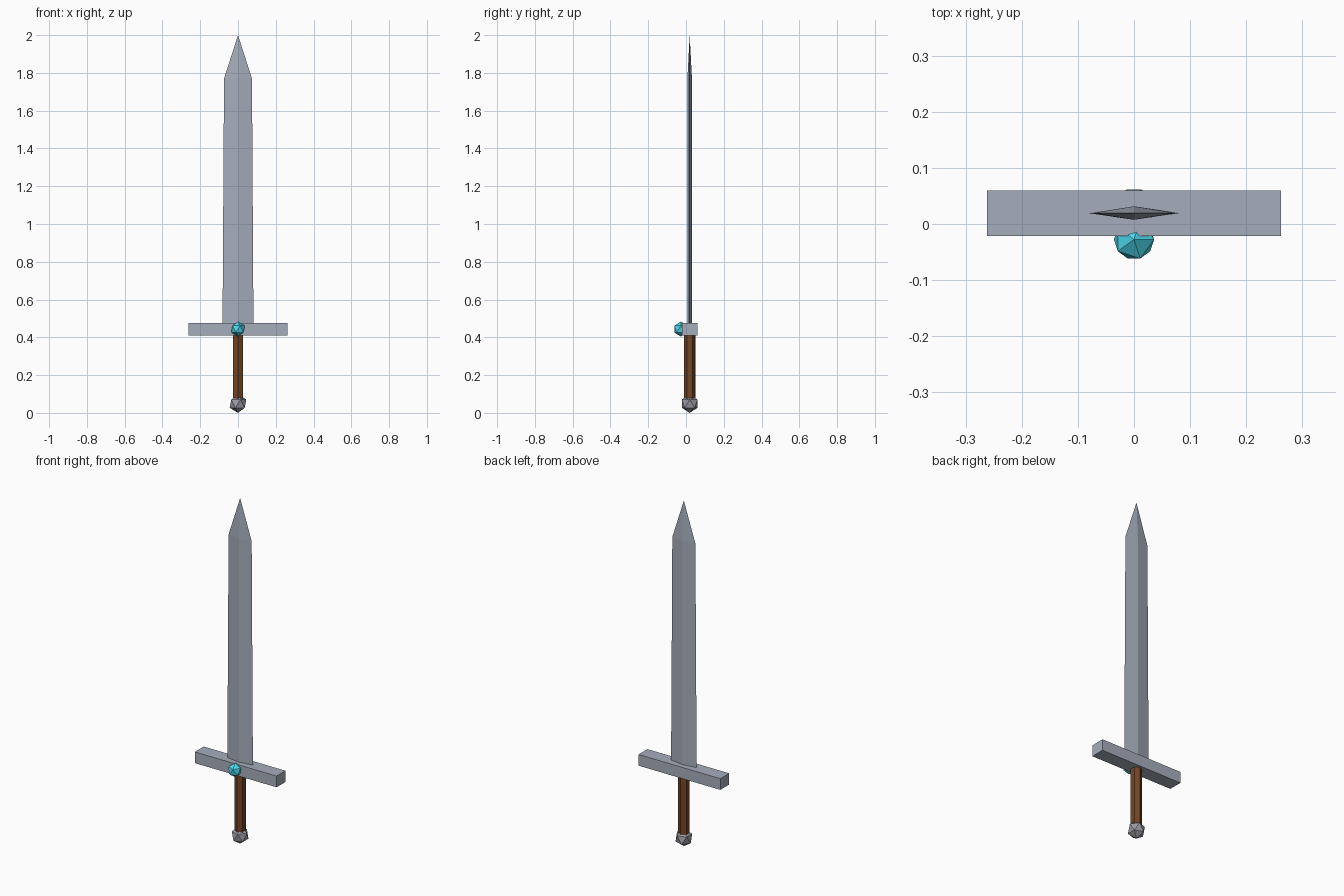
import bpy, bmesh

if "Cube" in bpy.data.objects:
    bpy.data.objects.remove(bpy.data.objects["Cube"])

Y = 0.0195  # depth of the sword's centre plane


def material(name, rgb):
    m = bpy.data.materials.new(name)
    m.diffuse_color = (*rgb, 1)
    m.use_nodes = True
    m.node_tree.nodes["Principled BSDF"].inputs["Base Color"].default_value = m.diffuse_color
    return m


def finish(name, mat, scale=None):
    ob = bpy.context.object
    ob.name = ob.data.name = name
    if scale:
        ob.scale = scale
    ob.data.materials.append(mat)
    return ob


steel = material("blue_steel", (0.38, 0.42, 0.5))
iron = material("dark_iron", (0.34, 0.33, 0.37))
leather = material("brown_leather", (0.18, 0.06, 0.018))
crystal = material("teal_crystal", (0.07, 0.7, 0.85))

# Blade: diamond section, slightly tapered, closing to a point
bm = bmesh.new()
rings = []
for z, w, t in [(0.45, 0.082, 0.012), (1.77, 0.074, 0.012)]:
    rings.append([bm.verts.new((x, Y + y, z))
                  for x, y in [(w, 0), (0, t), (-w, 0), (0, -t)]])
tip = bm.verts.new((0, Y, 2.0))
low, high = rings
for i in range(4):
    j = (i + 1) % 4
    bm.faces.new((low[i], low[j], high[j], high[i]))
    bm.faces.new((high[i], high[j], tip))
bm.faces.new(low[::-1])
mesh = bpy.data.meshes.new("blade")
bm.to_mesh(mesh)
bm.free()
mesh.materials.append(steel)
bpy.context.collection.objects.link(bpy.data.objects.new("blade", mesh))

# Cross guard
bpy.ops.mesh.primitive_cube_add(size=1, location=(0, Y, 0.443))
finish("cross_guard", steel, scale=(0.524, 0.081, 0.065))

# Six-sided grip
bpy.ops.mesh.primitive_cylinder_add(vertices=6, radius=0.03, depth=0.37,
                                    location=(0, Y, 0.245))
finish("grip", leather)

# Faceted pommel
bpy.ops.mesh.primitive_ico_sphere_add(subdivisions=1, radius=0.049,
                                      location=(0, Y, 0.049))
finish("pommel", iron)

# Gem set in the front of the guard
bpy.ops.mesh.primitive_ico_sphere_add(subdivisions=1, radius=0.04,
                                      location=(0, -0.0275, 0.444))
finish("gem", crystal)
